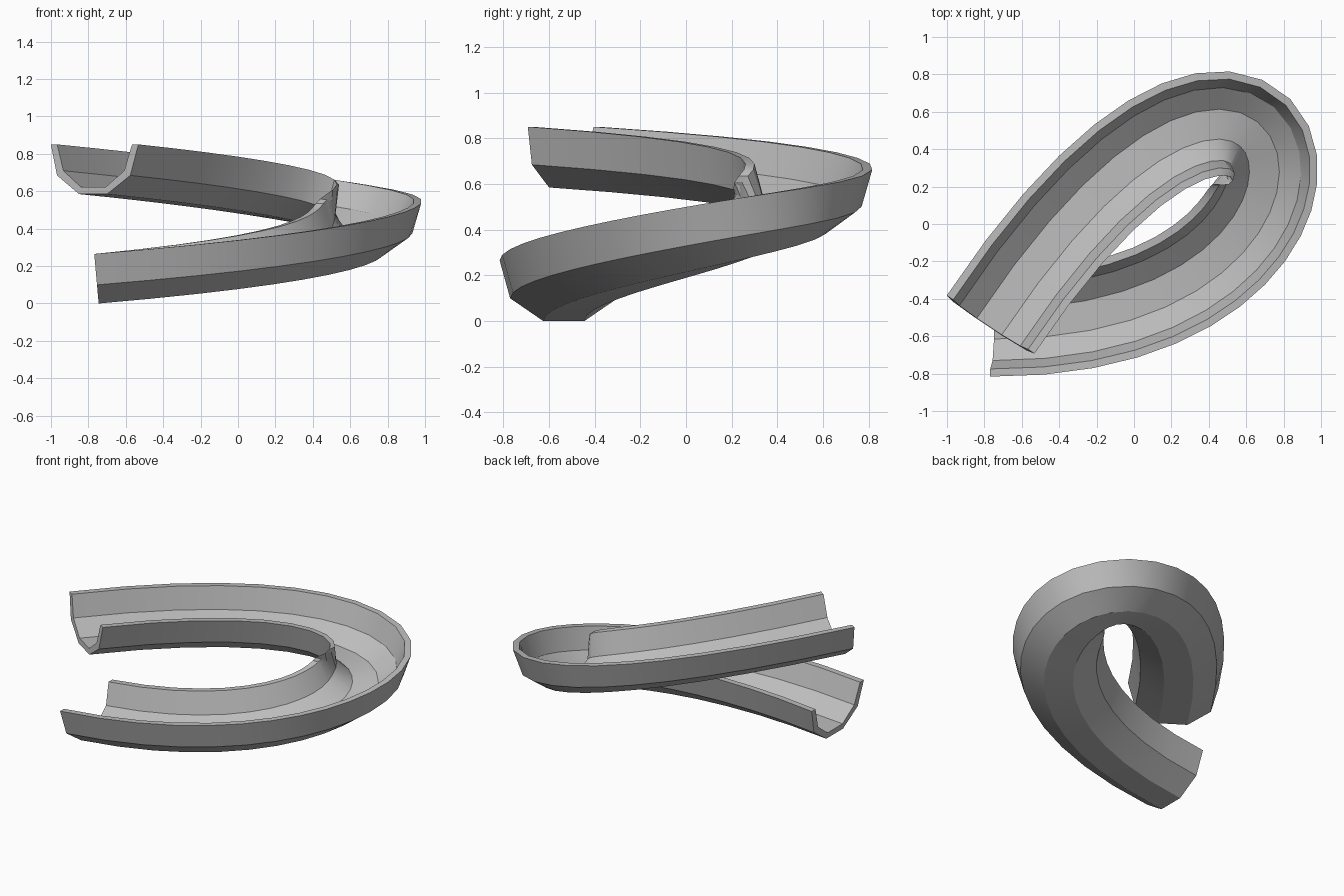
import bpy, bmesh
from mathutils import Vector

cube = bpy.data.objects.get("Cube")
if cube:
    bpy.data.objects.remove(cube, do_unlink=True)

grey = bpy.data.materials.new("slide_grey")
grey.use_nodes = True
colour = (0.5, 0.5, 0.5, 1)
grey.diffuse_color = colour
grey.node_tree.nodes["Principled BSDF"].inputs["Base Color"].default_value = colour

# Path of the channel floor: one rising, looping cubic curve
START, OUT, BACK, END = (Vector(p) for p in (
    (-0.745, -0.535, 0), (1.5, -0.535, 0.2), (0.835, 1.88, 0.42), (-0.775, -0.55, 0.585)))
STEPS = 24

# Half of the trough section: outside from the floor up, then inside back down
HALF = [(0.09, 0), (0.235, 0.1), (0.281, 0.266), (0.24, 0.266), (0.195, 0.125), (0.08, 0.038)]
SECTION = HALF + [(-x, z) for x, z in reversed(HALF)]


def path_point(t):
    s = 1 - t
    return START * s**3 + OUT * 3 * s * s * t + BACK * 3 * s * t * t + END * t**3


def path_tangent(t):
    s = 1 - t
    return ((OUT - START) * s * s + (BACK - OUT) * 2 * s * t + (END - BACK) * t * t).normalized()


# Sweep the trough along the path, keeping it level across
bm = bmesh.new()
rings = []
for i in range(STEPS + 1):
    t = i / STEPS
    tangent = path_tangent(t)
    side = tangent.cross(Vector((0, 0, 1))).normalized()
    up = side.cross(tangent)
    rings.append([bm.verts.new(path_point(t) + side * x + up * z) for x, z in SECTION])

n = len(SECTION)
for a, b in zip(rings, rings[1:]):
    for j in range(n):
        k = (j + 1) % n
        bm.faces.new((a[j], a[k], b[k], b[j]))

# Close both ends with strips between the outside and inside of the section
for ring, flip in ((rings[0], False), (rings[-1], True)):
    outside = ring[9:] + ring[:3]
    outer = [ring[j] for j in (9, 10, 11, 0, 1, 2)]
    inner = [ring[j] for j in (8, 7, 6, 5, 4, 3)]
    for j in range(5):
        quad = [outer[j], outer[j + 1], inner[j + 1], inner[j]]
        bm.faces.new(quad[::-1] if flip else quad)

bmesh.ops.recalc_face_normals(bm, faces=bm.faces)

# Rest on the ground
low = min(v.co.z for v in bm.verts)
bmesh.ops.translate(bm, verts=bm.verts, vec=(0, 0, -low))

mesh = bpy.data.meshes.new("slide_channel")
bm.to_mesh(mesh)
bm.free()
mesh.materials.append(grey)
slide = bpy.data.objects.new("slide_channel", mesh)
bpy.context.collection.objects.link(slide)

bpy.ops.object.select_all(action='DESELECT')
slide.select_set(True)
bpy.context.view_layer.objects.active = slide
bpy.ops.object.shade_smooth_by_angle()
